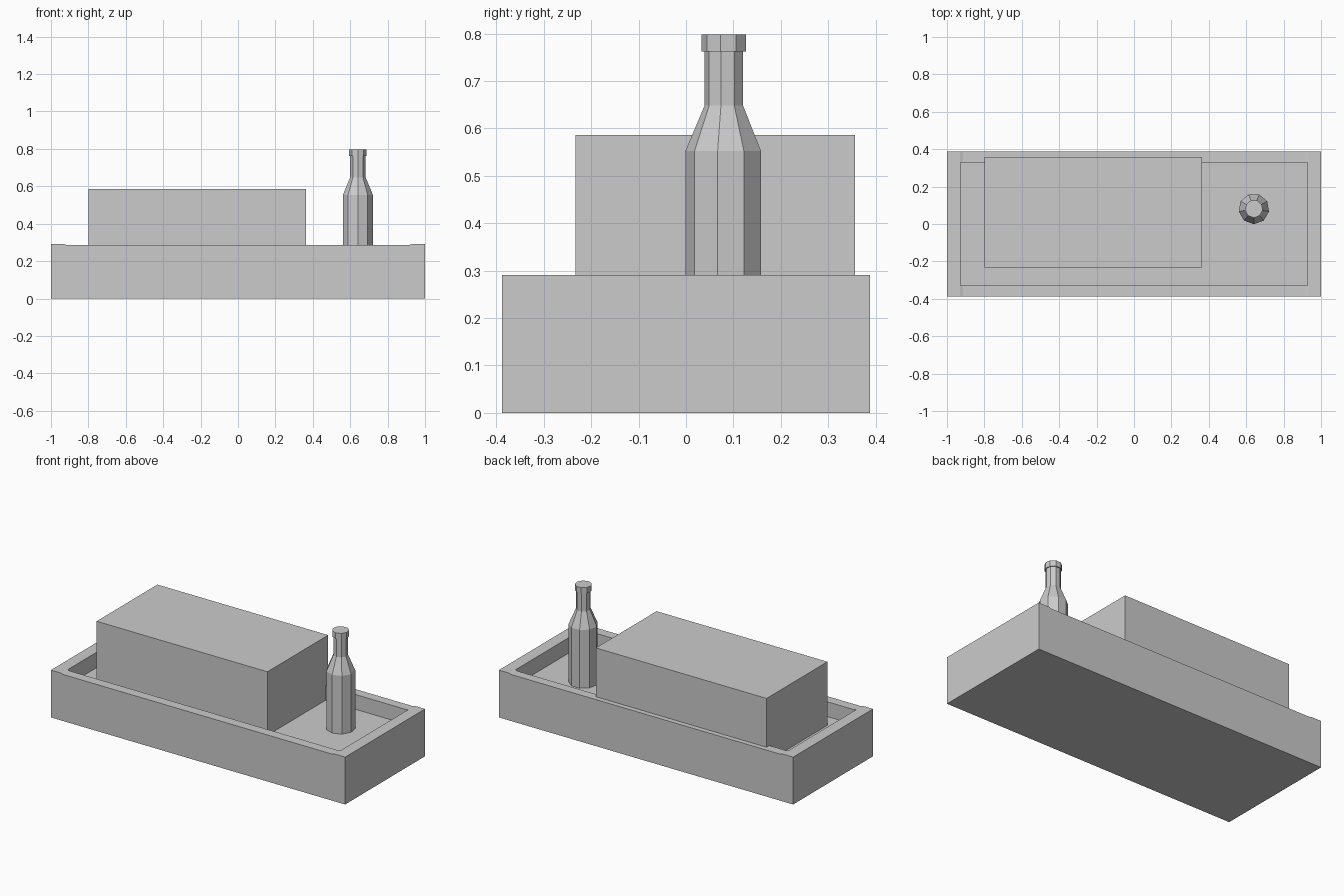
import bpy
import math

cube = bpy.data.objects.get("Cube")
if cube:
    bpy.data.objects.remove(cube, do_unlink=True)

grey = bpy.data.materials.new("plain grey")
grey.use_nodes = True
colour = (0.6, 0.6, 0.6, 1)
grey.diffuse_color = colour
grey.node_tree.nodes["Principled BSDF"].inputs["Base Color"].default_value = colour

FLOOR = 0.195


def make_object(name, verts, faces):
    mesh = bpy.data.meshes.new(name)
    mesh.from_pydata(verts, [], faces)
    mesh.materials.append(grey)
    obj = bpy.data.objects.new(name, mesh)
    bpy.context.collection.objects.link(obj)
    return obj


def loft(name, rings):
    """Join equal closed rings with quads and cap both ends."""
    n = len(rings[0])
    verts = [v for ring in rings for v in ring]
    faces = [tuple(reversed(range(n))), tuple(range(len(verts) - n, len(verts)))]
    for k in range(len(rings) - 1):
        for i in range(n):
            j = (i + 1) % n
            a, b = k * n, (k + 1) * n
            faces.append((a + i, a + j, b + j, b + i))
    return make_object(name, verts, faces)


def block(name, x0, x1, y0, y1, z0, z1):
    return loft(name, [[(x0, y0, z), (x1, y0, z), (x1, y1, z), (x0, y1, z)]
                       for z in (z0, z1)])


# Tray: front outline with slightly raised ends, extruded front to back
half = [(1, 0), (1, 0.291), (0.93, 0.291), (0.915, 0.286)]
outline = half + [(-x, z) for x, z in reversed(half)]
tray = loft("tray", [[(x, y, z) for x, z in outline] for y in (0.388, -0.388)])

# Hollow of the tray
cutter = block("tray_cutter", -0.928, 0.928, -0.328, 0.33, FLOOR, 0.5)
cutter.hide_render = True
cutter.hide_viewport = True
hollow = tray.modifiers.new("hollow", 'BOOLEAN')
hollow.operation = 'DIFFERENCE'
hollow.solver = 'EXACT'
hollow.object = cutter
bpy.context.view_layer.objects.active = tray
bpy.ops.object.modifier_apply(modifier="hollow")
bpy.data.objects.remove(cutter, do_unlink=True)

# Large box standing in the tray
block("box", -0.798, 0.363, -0.233, 0.357, FLOOR, 0.586)

# Nine-sided bottle with a cap
SIDES = 9


def ring(r, z):
    angles = [2 * math.pi * i / SIDES - math.pi / 2 for i in range(SIDES)]
    return [(0.641 + r * math.cos(a), 0.081 + r * math.sin(a), z) for a in angles]


loft("bottle", [ring(r, z) for r, z in (
    (0.082, FLOOR), (0.082, 0.553), (0.042, 0.648), (0.042, 0.762),
    (0.048, 0.762), (0.048, 0.798))])
